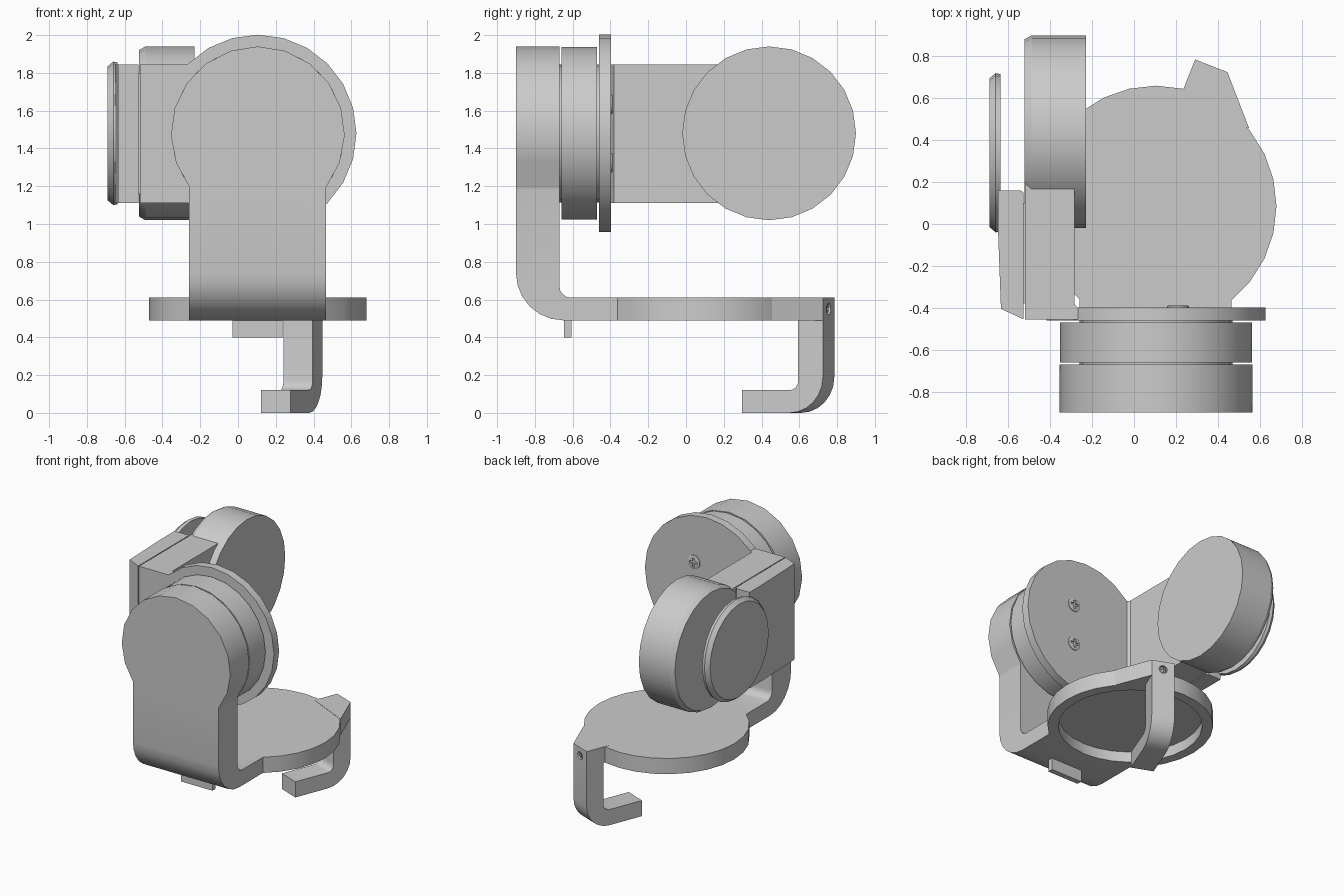
import bpy, bmesh
from math import sin, cos, pi, radians
from mathutils import Matrix, Vector

if "Cube" in bpy.data.objects:
    bpy.data.objects.remove(bpy.data.objects["Cube"])

PLACE = {'X': lambda a, b, h: (h, a, b), 'Y': lambda a, b, h: (a, h, b), 'Z': lambda a, b, h: (a, b, h)}


def loft(name, rings, axis):
    """Closed solid through rings of equal point count; each ring is (points, height)."""
    bm = bmesh.new()
    loops = [[bm.verts.new(PLACE[axis](a, b, h)) for a, b in pts] for pts, h in rings]
    bm.faces.new(loops[0])
    bm.faces.new(loops[-1])
    for p, q in zip(loops, loops[1:]):
        for i in range(len(p)):
            j = (i + 1) % len(p)
            bm.faces.new((p[i], p[j], q[j], q[i]))
    bmesh.ops.recalc_face_normals(bm, faces=bm.faces)
    me = bpy.data.meshes.new(name)
    bm.to_mesh(me)
    bm.free()
    ob = bpy.data.objects.new(name, me)
    bpy.context.collection.objects.link(ob)
    return ob


def prism(name, pts, axis, lo, hi):
    return loft(name, [(pts, lo), (pts, hi)], axis)


def arc(c, r, a0, a1, n):
    return [(c[0] + r * cos(radians(a0 + (a1 - a0) * i / n)),
             c[1] + r * sin(radians(a0 + (a1 - a0) * i / n))) for i in range(n + 1)]


def disc(name, c, axis, profile, n=24):
    """Turned part: profile is a list of (radius, height)."""
    return loft(name, [(arc(c, r, 0, 360, n)[:-1], h) for r, h in profile], axis)


def combine(ob, other, op='UNION'):
    m = ob.modifiers.new('bool', 'BOOLEAN')
    m.operation, m.object, m.solver = op, other, 'EXACT'
    bpy.context.view_layer.objects.active = ob
    bpy.ops.object.modifier_apply(modifier=m.name)
    bpy.data.objects.remove(other)
    return ob


def screw(name, r, depth):
    """Cross-head screw facing +Y at the origin."""
    s = disc(name, (0, 0), 'Y', [(r, -depth), (r, -0.004), (r * 0.85, 0)], 16)
    a, b = r * 0.65, r * 0.16
    cross = [(a, -b), (a, b), (b, b), (b, a), (-b, a), (-b, b), (-a, b), (-a, -b),
             (-b, -b), (-b, -a), (b, -a), (b, -b)]
    return combine(s, prism('cut', cross, 'Y', -0.008, 0.02), 'DIFFERENCE')


BASE = (0.105, 0.085)
PAN = (0.105, 1.48)
TILT = (0.44, 1.48)

# Front bracket: side profile cut to a keyhole outline, joined to the round base
side = arc((-0.65, 0.74), 0.25, 180, 270, 6) + [(-0.1, 0.49), (-0.1, 0.61)] \
    + arc((-0.61, 0.67), 0.06, 270, 180, 4) + [(-0.67, 2.0), (-0.9, 2.0)]
bracket = prism('front_bracket', side, 'X', -0.5, 0.7)
keyhole = [(-0.26, 0.4), (0.465, 0.4)] + arc(PAN, 0.46, -38, 218, 14) + [(-0.26, 1.18)]
keyhole.insert(2, (0.465, 1.18))
combine(bracket, prism('cut', keyhole, 'Y', -1.1, 0.3), 'INTERSECT')
combine(bracket, disc('base', BASE, 'Z', [(0.575, 0.49), (0.575, 0.61)], 28))
combine(bracket, disc('cut', BASE, 'Z', [(0.5, 0.3), (0.5, 0.57)], 28), 'DIFFERENCE')

# Small tab under the bracket
prism('under_tab', [(-0.03, 0.40), (0.235, 0.40), (0.235, 0.50), (-0.03, 0.50)], 'Y', -0.645, -0.605)

# First motor and its neck
disc('pan_motor', PAN, 'Y', [(0.457, -0.66), (0.457, -0.47)])
disc('pan_neck', PAN, 'Y', [(0.365, -0.69), (0.365, -0.44)])

# Side arm: flange disc, L-shaped bar and round end
bar = [(-0.52, -0.455), (0.1, -0.455), (0.1, -0.40), (-0.27, -0.40), (-0.285, -0.38),
       (-0.285, 0.44), (-0.52, 0.44)]
arm = prism('side_arm', bar, 'Z', 1.11, 1.845)
combine(arm, disc('flange', (0.105, 1.48), 'Y', [(0.522, -0.46), (0.522, -0.398)]))
combine(arm, disc('end', TILT, 'X', [(0.44, -0.525), (0.46, -0.49), (0.46, -0.23)]))
# Trim anything of the flange left of the bar's outer face
combine(arm, prism('cut', [(-0.523, -1), (1, -1), (1, 1), (-0.523, 1)], 'Z', 0.5, 2.5), 'INTERSECT')

# Outer cover with round clamp plate
cover = [(-0.635, -0.405), (-0.527, -0.455), (-0.527, 0.15), (-0.54, 0.16), (-0.65, 0.16), (-0.65, -0.0)]
prism('side_cover', cover, 'Z', 1.11, 1.845)
prism('cover_spacer', [(-0.55, -0.38), (-0.5, -0.38), (-0.5, 0.1), (-0.55, 0.1)], 'Z', 1.16, 1.80)
disc('clamp_plate', (0.34, 1.48), 'X', [(0.375, -0.637), (0.38, -0.66), (0.355, -0.69)])

# Flange screws
for i, z in enumerate((1.635, 1.325)):
    screw(f'flange_screw_{i + 1}', 0.052, 0.02).location = (0.21, -0.388, z)

# Hook on the base rim, built along +X then turned into place
outline = [(0.26, 0)] + arc((0.53, 0.19), 0.19, 270, 360, 6) + [(0.72, 0.6), (0.58, 0.6)] \
    + arc((0.53, 0.17), 0.05, 0, -90, 4) + [(0.26, 0.12)]
hook = prism('hook', outline, 'Y', -0.083, 0.083)
wedge = [(0.72, 0.083), (0.53, 0.083), (0.51, -0.25), (0.507, -0.279), (0.72, -0.083)]
combine(hook, prism('wedge', wedge, 'Z', 0.49, 0.612))
combine(hook, disc('cut', (0, 0.55), 'X', [(0.03, 0.70), (0.03, 0.8)], 16), 'DIFFERENCE')
turn = Matrix.Translation(Vector((*BASE, 0))) @ Matrix.Rotation(radians(68.5), 4, 'Z')
hook.matrix_world = turn
screw('hook_screw', 0.025, 0.02).matrix_world = \
    turn @ Matrix.Translation((0.712, 0, 0.55)) @ Matrix.Rotation(-pi / 2, 4, 'Z')

# Smooth shading with sharp edges kept
for ob in bpy.context.scene.objects:
    ob.select_set(True)
    bpy.context.view_layer.objects.active = ob
bpy.ops.object.shade_smooth_by_angle(angle=radians(28))
